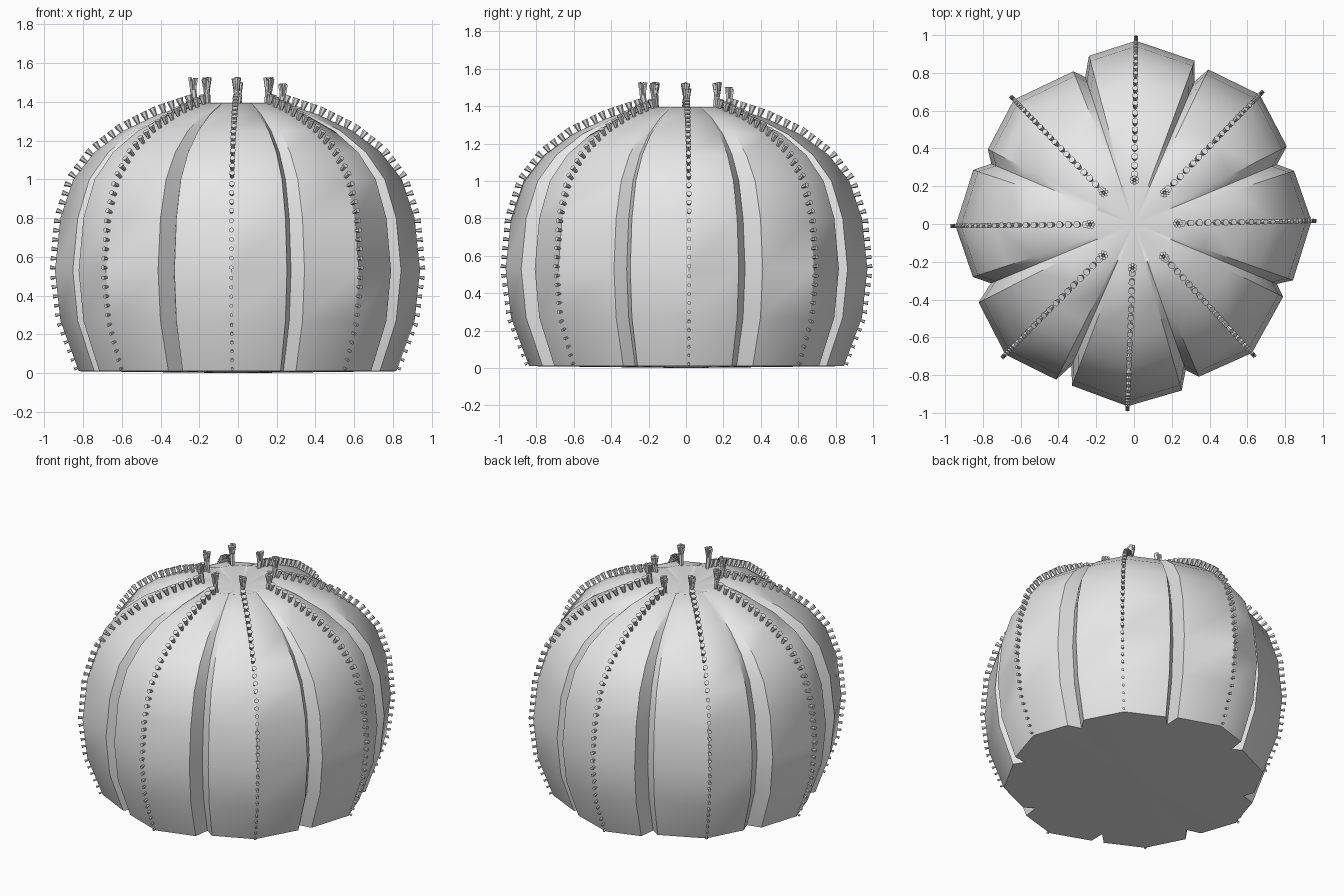
import bpy, bmesh, math, random
from mathutils import Vector

random.seed(4)
if "Cube" in bpy.data.objects:
    bpy.data.objects.remove(bpy.data.objects["Cube"], do_unlink=True)

grey = bpy.data.materials.new("plain_grey")
grey.use_nodes = True
grey.diffuse_color = (0.8, 0.8, 0.8, 1)
grey.node_tree.nodes["Principled BSDF"].inputs["Base Color"].default_value = (0.8, 0.8, 0.8, 1)

# Side profile: (radius factor, height, groove depth factor)
PROFILE = [(0.87, 0.01, 0.09), (0.97, 0.27, 0.09), (1.0, 0.53, 0.09), (0.97, 0.8, 0.09),
           (0.9, 1.0, 0.085), (0.785, 1.14, 0.075), (0.63, 1.25, 0.06), (0.44, 1.335, 0.04),
           (0.24, 1.395, 0.01)]
# Each rib: (first edge angle, ridge angle, last edge angle, ridge radius)
RIBS = [(-19.5, 1, 18.4, 0.94), (26.9, 45.8, 64.3, 0.955), (69.6, 89.4, 105, 0.97),
        (111.7, 134, 152.9, 0.915), (161.4, 180.6, 198.2, 0.945), (206.8, 225.4, 243.4, 0.97),
        (249, 268, 286, 0.965), (293, 312.4, 334, 0.925)]


def polar(angle, radius, z):
    a = math.radians(angle)
    return Vector((radius * math.cos(a), radius * math.sin(a), z))


def finish(name, bm, angle=35):
    mesh = bpy.data.meshes.new(name)
    bmesh.ops.recalc_face_normals(bm, faces=bm.faces)
    bm.to_mesh(mesh)
    bm.free()
    mesh.materials.append(grey)
    obj = bpy.data.objects.new(name, mesh)
    bpy.context.collection.objects.link(obj)
    bpy.ops.object.select_all(action='DESELECT')
    obj.select_set(True)
    bpy.context.view_layer.objects.active = obj
    bpy.ops.object.shade_smooth_by_angle(angle=math.radians(angle))
    return obj


def add_cone(bm, start, end, r1, r2, sides=6):
    # Tapered prism between two points
    axis = end - start
    matrix = axis.to_track_quat('Z', 'Y').to_matrix().to_4x4()
    matrix.translation = (start + end) / 2
    bmesh.ops.create_cone(bm, cap_ends=True, segments=sides, radius1=r1, radius2=r2,
                          depth=axis.length, matrix=matrix)


# Ribbed body with a sunken crown
bm = bmesh.new()
rings = []
for factor, z, depth in PROFILE:
    ring = []
    for i, (first, ridge, last, radius) in enumerate(RIBS):
        following = RIBS[(i + 1) % len(RIBS)][0] % 360
        edge = radius * factor * 0.95
        ring += [bm.verts.new(polar(first, edge, z)),
                 bm.verts.new(polar(ridge, radius * factor, z)),
                 bm.verts.new(polar(last, edge, z)),
                 bm.verts.new(polar((last + following) / 2, 0.91 * factor - depth, z))]
    rings.append(ring)
count = len(rings[0])
for low, high in zip(rings, rings[1:]):
    for i in range(count):
        j = (i + 1) % count
        bm.faces.new((low[i], low[j], high[j], high[i]))
for ring, z in ((rings[0], 0), (rings[-1], 1.34)):
    centre = bm.verts.new((0, 0, z))
    for i in range(count):
        bm.faces.new((ring[i], ring[(i + 1) % count], centre))
finish("ribbed_body", bm)


def along_profile(t):
    # Point and outward normal at fraction t of the profile length
    points = [Vector((f * 0.95, z)) for f, z, d in PROFILE]
    left = t * sum((b - a).length for a, b in zip(points, points[1:]))
    for a, b in zip(points, points[1:]):
        step = (b - a).length
        if left <= step or b is points[-1]:
            d = (b - a) / step
            return a + d * left, Vector((d.y, -d.x))
        left -= step


# Rows of flared spines along the ridges
SPINES = 37
for n, (first, ridge, last, radius) in enumerate(RIBS):
    bm = bmesh.new()
    for k in range(SPINES):
        t = 0.01 + 0.98 * k / (SPINES - 1)
        p, normal = along_profile(t)
        size = 0.018 + 0.03 * t
        base = Vector((p.x * radius / 0.95, p.y)) - normal * 0.01
        tip = base + normal * (size + 0.01)
        width = 0.008 + 0.012 * t
        add_cone(bm, polar(ridge, base.x, base.y), polar(ridge, tip.x, tip.y),
                 width * 0.45, width)
    finish(f"spine_row_{n + 1}", bm)

# Tufted buds around the crown
for n, rib in enumerate(RIBS):
    angle = rib[1]
    top = 1.5 if n in (0, 2) else 1.525
    bm = bmesh.new()
    neck = polar(angle, 0.232, top - 0.06)
    add_cone(bm, polar(angle, 0.215, 1.36), neck, 0.01, 0.017)
    for k in range(6):
        spread = polar(60 * k + angle, 0.017, 0)
        height = 0.06 + random.uniform(-0.012, 0.004)
        foot = neck + spread * 0.5 - Vector((0, 0, 0.015))
        add_cone(bm, foot, neck + spread + Vector((0, 0, height)), 0.006, 0.01, 5)
    finish(f"crown_bud_{n + 1}", bm)
